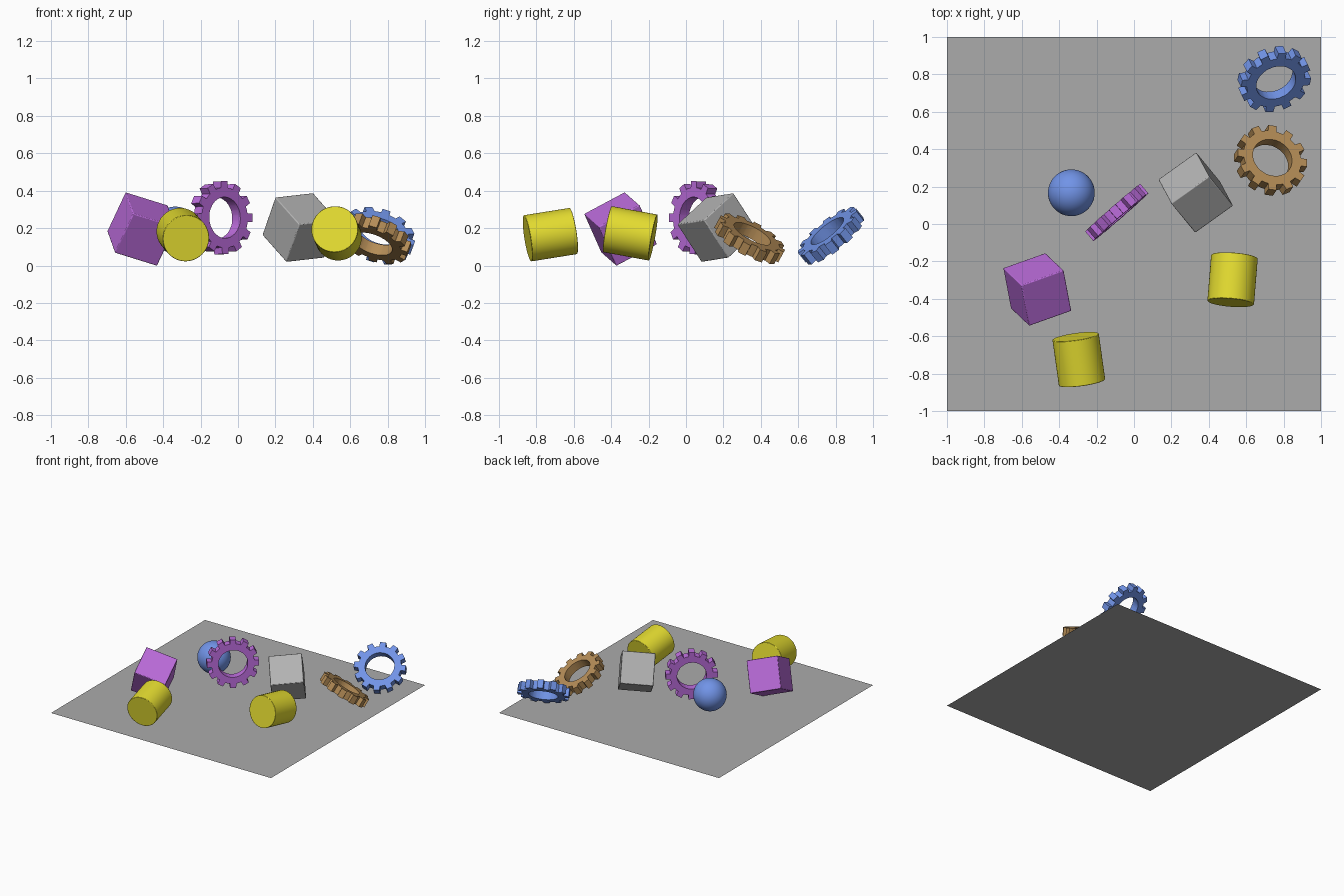
import bpy, bmesh, math
from mathutils import Vector, Matrix

cube = bpy.data.objects.get("Cube")
if cube:
    bpy.data.objects.remove(cube, do_unlink=True)


def material(name, rgb):
    m = bpy.data.materials.new(name)
    m.use_nodes = True
    m.diffuse_color = (*rgb, 1)
    m.node_tree.nodes["Principled BSDF"].inputs["Base Color"].default_value = (*rgb, 1)
    return m


FLOOR = material("floor grey", (0.41, 0.41, 0.41))
GREY = material("block grey", (0.45, 0.45, 0.45))
BLUE = material("blue", (0.165, 0.294, 0.8))
PURPLE = material("purple", (0.5, 0.15, 0.71))
BROWN = material("brown", (0.46, 0.265, 0.095))
YELLOW = material("yellow", (0.78, 0.72, 0.03))

SIZE = 0.25      # edge or diameter shared by the solids
UP = Vector((0, 0, 1))


def finish(name, bm, mat, centre, rot=None, smooth=True, bevel=0):
    """Turn a bmesh into a placed, coloured object."""
    bmesh.ops.recalc_face_normals(bm, faces=bm.faces)
    me = bpy.data.meshes.new(name)
    bm.to_mesh(me)
    bm.free()
    me.materials.append(mat)
    ob = bpy.data.objects.new(name, me)
    bpy.context.collection.objects.link(ob)
    turn = rot.to_4x4() if rot else Matrix()
    ob.matrix_world = Matrix.Translation(centre) @ turn
    if bevel:
        mod = ob.modifiers.new("rounded edges", "BEVEL")
        mod.width, mod.segments = bevel, 2
    if smooth:
        bpy.ops.object.select_all(action="DESELECT")
        ob.select_set(True)
        bpy.context.view_layer.objects.active = ob
        bpy.ops.object.shade_smooth_by_angle(angle=math.radians(30))
    return ob


def along(axis):
    """Rotation taking local z onto the axis."""
    return Vector(axis).to_track_quat("Z", "Y").to_matrix()


def block(name, mat, centre, edge_a, edge_b):
    a = Vector(edge_a).normalized()
    c = a.cross(Vector(edge_b)).normalized()
    rot = Matrix((a, c.cross(a), c)).transposed()
    bm = bmesh.new()
    bmesh.ops.create_cube(bm, size=SIZE)
    finish(name, bm, mat, centre, rot, bevel=0.005)


def drum(name, mat, centre, axis):
    bm = bmesh.new()
    bmesh.ops.create_cone(bm, cap_ends=True, segments=64, radius1=SIZE / 2,
                          radius2=SIZE / 2, depth=SIZE)
    finish(name, bm, mat, centre, along(axis), bevel=0.003)


def gear(name, mat, centre, axis, teeth=12, hole=0.11, root=0.162, tip=0.196, thick=0.066):
    bm = bmesh.new()
    step = math.tau / teeth
    # outline of one tooth as (fraction of step, radius), repeated around
    outline = ((-0.5, root), (-0.28, root), (-0.22, tip), (0.22, tip), (0.28, root))
    loops = [[], [], [], []]      # outer low, outer high, inner high, inner low
    for i in range(teeth):
        for frac, r in outline:
            t = (i + frac) * step
            for loop, rad, z in zip(loops, (r, r, hole, hole), (-1, 1, 1, -1)):
                loop.append(bm.verts.new((rad * math.cos(t), rad * math.sin(t), z * thick / 2)))
    n = len(loops[0])
    for k in range(4):
        lo, hi = loops[k], loops[(k + 1) % 4]
        for i in range(n):
            j = (i + 1) % n
            bm.faces.new((lo[i], lo[j], hi[j], hi[i]))
    finish(name, bm, mat, centre, along(axis))


# Floor sheet
bm = bmesh.new()
bmesh.ops.create_grid(bm, x_segments=1, y_segments=1, size=1)
finish("floor", bm, FLOOR, (0, 0, 0), smooth=False)

# Ball
bm = bmesh.new()
bmesh.ops.create_uvsphere(bm, u_segments=48, v_segments=24, radius=SIZE / 2)
finish("ball", bm, BLUE, (-0.335, 0.167, 0.19))

# Tumbling cubes
block("purple_block", PURPLE, (-0.517, -0.35, 0.195), (0.225, 0.08, -0.07), (0.032, -0.214, -0.11))
block("grey_block", GREY, (0.33, 0.168, 0.203), (-0.123, 0.15, 0.139), (-0.07, 0.13, -0.198))

# Cylinders
drum("left_drum", YELLOW, (-0.295, -0.725, 0.165), (-0.035, 0.25, 0.04))
drum("right_drum", YELLOW, (0.527, -0.298, 0.172), (0.02, 0.245, -0.045))

# Gears
gear("purple_gear", PURPLE, (-0.092, 0.062, 0.255), (0.656, -0.755, 0.03))
gear("blue_gear", BLUE, (0.75, 0.775, 0.16), (0.28, -0.6, 0.75))
gear("brown_gear", BROWN, (0.73, 0.34, 0.143), (0.31, 0.45, 0.83))
